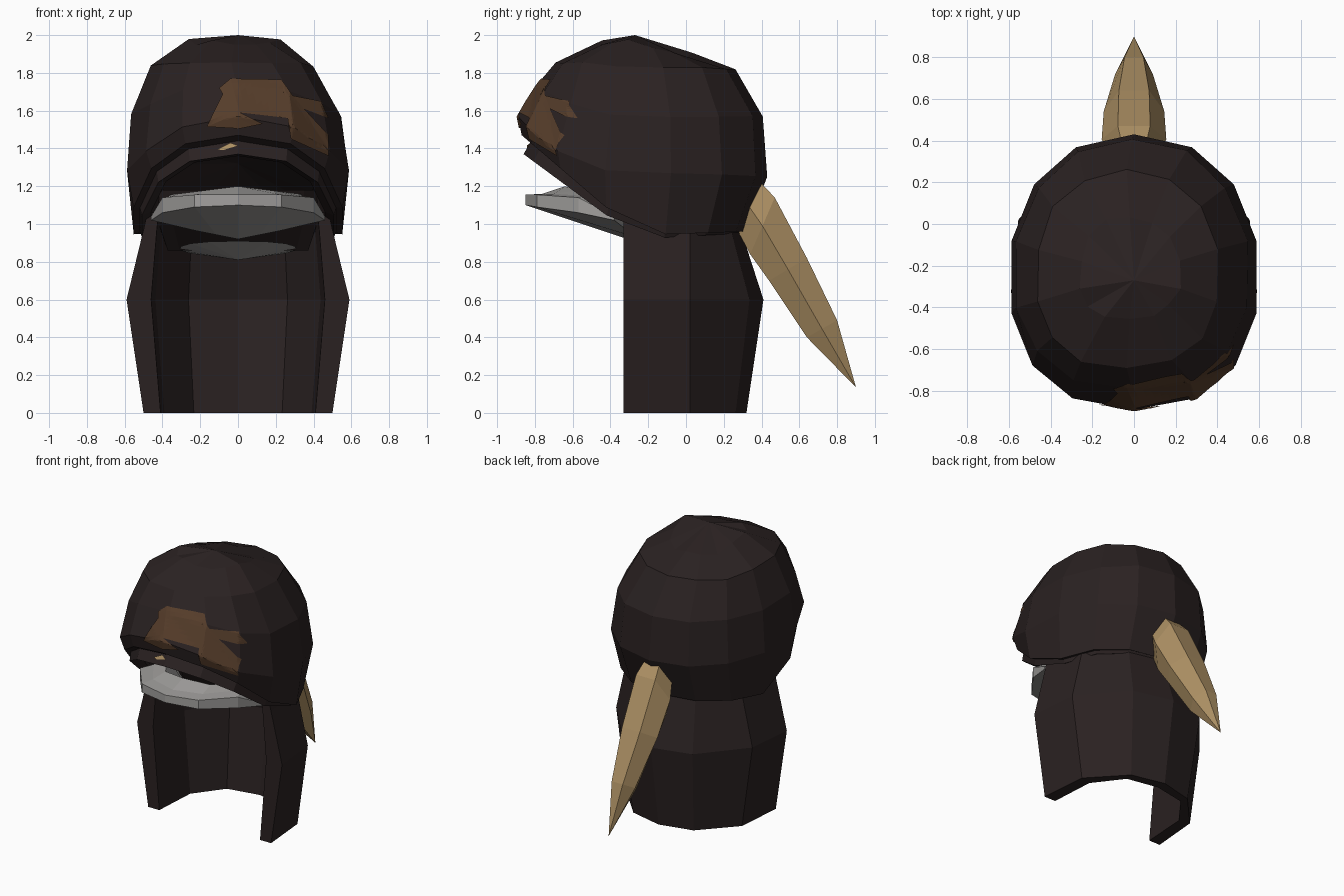
import bpy, bmesh, math, random
from mathutils import Vector
from mathutils.bvhtree import BVHTree

random.seed(4)
if "Cube" in bpy.data.objects:
    bpy.data.objects.remove(bpy.data.objects["Cube"])


def material(name, rgb):
    m = bpy.data.materials.new(name)
    m.use_nodes = True
    m.diffuse_color = (*rgb, 1)
    m.node_tree.nodes["Principled BSDF"].inputs["Base Color"].default_value = (*rgb, 1)
    return m


DARK = material("dark brown", (0.023, 0.0155, 0.0155))
HORN = material("horn tan", (0.41, 0.275, 0.125))
RUST = material("worn brown", (0.092, 0.046, 0.023))
GREY = material("grey metal", (0.36, 0.35, 0.34))


def finish(bm, name, mat, recalc=True):
    if recalc:
        bmesh.ops.recalc_face_normals(bm, faces=bm.faces[:])
    me = bpy.data.meshes.new(name)
    bm.to_mesh(me)
    bm.free()
    me.materials.append(mat)
    ob = bpy.data.objects.new(name, me)
    bpy.context.collection.objects.link(ob)
    return ob


def loft(rings):
    """Skin equal closed rings; a one-point ring makes a fan, others get caps."""
    bm = bmesh.new()
    vs = [[bm.verts.new(p) for p in r] for r in rings]
    for a, b in zip(vs, vs[1:]):
        n = max(len(a), len(b))
        for i in range(n):
            j = (i + 1) % n
            if len(a) == 1:
                bm.faces.new((a[0], b[j], b[i]))
            elif len(b) == 1:
                bm.faces.new((a[i], a[j], b[0]))
            else:
                bm.faces.new((a[i], a[j], b[j], b[i]))
    for end in (vs[0], vs[-1]):
        if len(end) > 2:
            bm.faces.new(end)
    return bm


SEGS, MID_Y = 14, -0.25


def power(t, p):
    return math.copysign(abs(t) ** p, t)


def ring(zf, zs, zb, w, yf, yb, rough=0.0, mid=MID_Y, dx=0.0, bend=0.85):
    """Squarish section with its own front, side and back heights."""
    points = []
    for i in range(SEGS):
        a = 2 * math.pi * i / SEGS
        cos, sin = math.cos(a), math.sin(a)
        p = 0.85 if cos > 0 else 0.92
        c, s = power(cos, p), power(sin, p)
        depth = (mid - yf) if c > 0 else (yb - mid)
        rise = power(cos, bend)
        z = zs + ((zf - zs) * rise if c > 0 else (zs - zb) * rise)
        k = 1 + random.uniform(-rough, rough)
        z += random.uniform(-rough, rough) * 0.4
        points.append((dx + w * k * s, mid - depth * k * c, z))
    return points


# Hood: tilted rings from the crown to the brow, then the lip and the hollow
hood = loft([
    [(0, -0.27, 2.0)],
    ring(1.965, 1.965, 1.89, 0.24, -0.46, 0.04, 0.05, dx=-0.02),
    ring(1.86, 1.83, 1.82, 0.44, -0.69, 0.26, 0.02, dx=-0.035),
    ring(1.74, 1.57, 1.57, 0.565, -0.79, 0.41, 0.01, dx=-0.01, bend=2),
    ring(1.57, 1.27, 1.25, 0.60, -0.89, 0.43, bend=2),
    ring(1.47, 0.94, 0.96, 0.565, -0.87, 0.315),
    ring(1.44, 0.95, 0.97, 0.53, -0.82, 0.30),
    ring(1.37, 0.92, 0.95, 0.52, -0.86, 0.29),
    ring(1.36, 0.95, 0.97, 0.47, -0.74, 0.25),
    ring(1.38, 1.18, 1.10, 0.43, -0.50, 0.20),
    [(0, -0.15, 1.32)],
])
bmesh.ops.recalc_face_normals(hood, faces=hood.faces[:])
surface = BVHTree.FromBMesh(hood)
finish(hood, "hood", DARK)


# Neck curtain: thick U section, open at the front
def curtain_ring(z, w, inner_w, yb):
    yi = yb - 0.07
    outer = [(w, -0.33), (w * 0.94, 0.02), (w * 0.49, yb * 0.82)]
    inner = [(inner_w * 0.57, yi * 0.82), (inner_w * 0.95, 0.0), (inner_w, -0.33)]
    half = outer + [(0, yb)] + [(-x, y) for x, y in reversed(outer)]
    back = [(-x, y) for x, y in reversed(inner)] + [(0, yi)] + inner
    return [(x, y, z) for x, y in half + back]


finish(loft([curtain_ring(0, 0.50, 0.41, 0.32), curtain_ring(0.6, 0.59, 0.46, 0.41),
             curtain_ring(0.97, 0.50, 0.43, 0.29), curtain_ring(1.06, 0.48, 0.42, 0.27)]),
       "neck_curtain", DARK)

# Lining inside the hood, its front sloping down and back
finish(loft([ring(1.18, 1.18, 1.18, 0.43, -0.45, 0.18, mid=0),
             ring(1.03, 1.0, 0.98, 0.43, -0.36, 0.20, mid=0),
             ring(0.86, 0.86, 0.86, 0.38, -0.08, 0.18, mid=0.05)]),
       "inner_lining", DARK)

# Chin plate: shallow dish facing down under the lining
finish(loft([ring(0.91, 0.87, 0.83, 0.31, -0.25, 0.15, mid=-0.05), [(0, 0, 0.81)]]),
       "chin_plate", GREY)

# Horn hanging at the back: six-sided sections given by upper and lower edge
horn = []
for yu, zu, yl, zl, w in ((0.395, 1.22, 0.27, 0.97, 0.12), (0.47, 1.14, 0.34, 0.84, 0.155),
                          (0.64, 0.82, 0.44, 0.70, 0.145), (0.80, 0.49, 0.64, 0.40, 0.09)):
    ym, zm = (yu + yl) / 2, (zu + zl) / 2
    horn.append([(w / 2, yu, zu), (w, ym, zm), (w / 2, yl, zl),
                 (-w / 2, yl, zl), (-w, ym, zm), (-w / 2, yu, zu)])
horn.append([(0, 0.90, 0.135)])
finish(loft(horn), "back_horn", HORN)

# Visor: curved tray with a raised front rim
half = [(0.46, -0.38, 1.02, 0.02), (0.40, -0.57, 1.06, 0.08), (0.23, -0.79, 1.09, 0.065)]
stations = half + [(0, -0.85, 1.10, 0.055)] + [(-x, y, z, h) for x, y, z, h in reversed(half)]
finish(loft([[(x, y, z), (x, y, z + h), (x * 0.88, y + 0.09, z + h + 0.005),
              (x * 0.8, y + 0.21, 1.2 - 0.1 * abs(x)), (x * 0.5, -0.31, 0.92 + 0.1 * abs(x))]
             for x, y, z, h in stations]), "visor", GREY)


# Worn patches: outlines laid onto the front of the hood
def patch(name, outline, mat, lift):
    bm = bmesh.new()
    bm.faces.new([bm.verts.new((x, -2, z)) for x, z in outline])
    bmesh.ops.triangulate(bm, faces=bm.faces[:])
    for _ in range(3):
        bmesh.ops.subdivide_edges(bm, edges=bm.edges[:], cuts=1, use_grid_fill=True)
    for v in bm.verts:
        hit = surface.ray_cast(v.co, Vector((0, 1, 0)))[0]
        v.co.y = hit.y - lift if hit else -0.6
    bm.normal_update()
    bmesh.ops.reverse_faces(bm, faces=[f for f in bm.faces if f.normal.y > 0])
    finish(bm, name, mat, recalc=False)


patch("worn_patch", [(-0.10, 1.72), (-0.04, 1.77), (0.23, 1.765), (0.29, 1.68), (0.44, 1.65),
                     (0.48, 1.56), (0.35, 1.61), (0.48, 1.47), (0.48, 1.36), (0.28, 1.45),
                     (0.39, 1.465), (0.27, 1.56), (0.01, 1.59), (0.13, 1.53), (0.01, 1.505),
                     (-0.165, 1.515), (-0.13, 1.59), (-0.03, 1.605)], RUST, 0.009)
patch("lip_chip", [(-0.11, 1.395), (-0.04, 1.43), (0, 1.415), (-0.08, 1.39)], HORN, 0.009)
